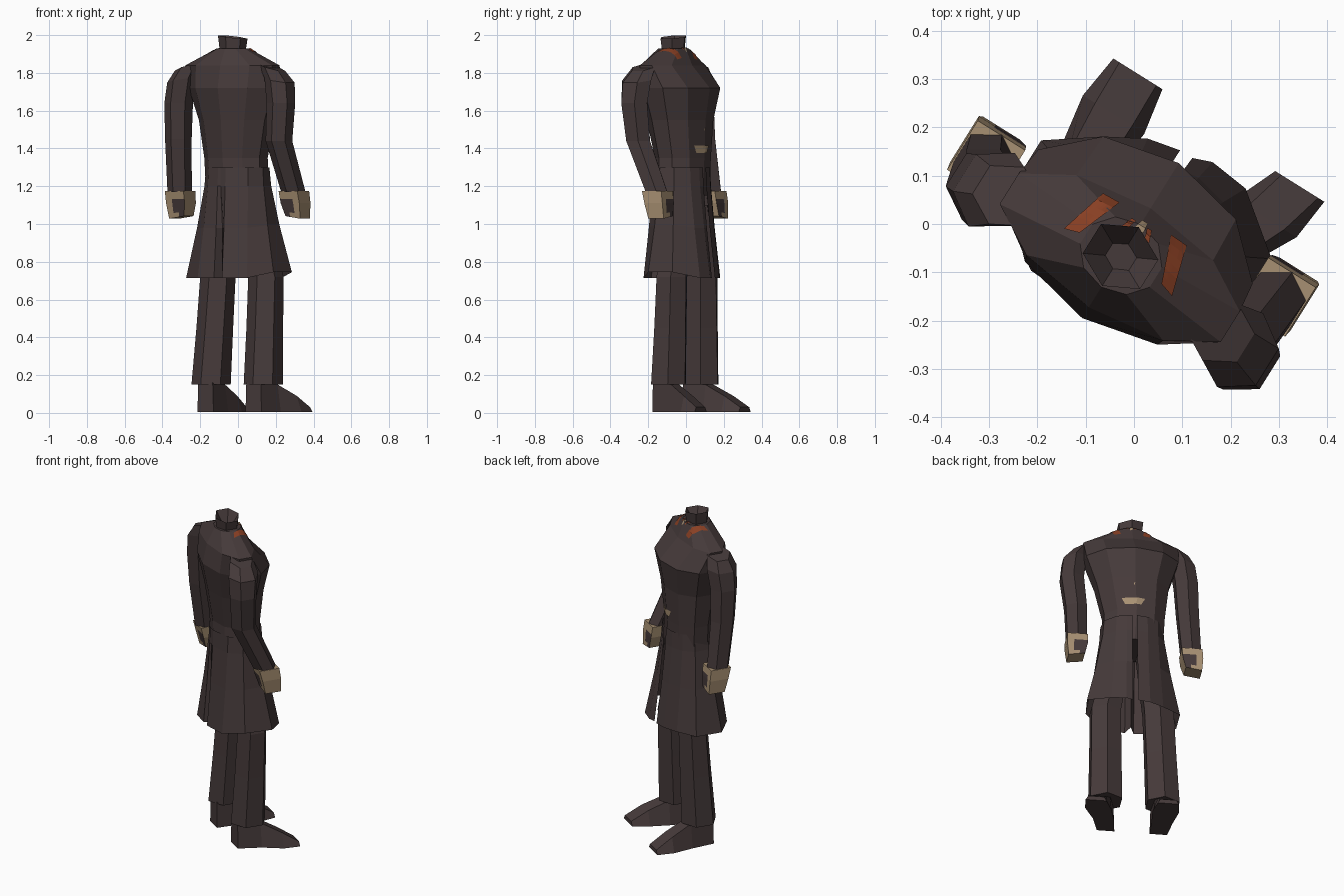
import bpy, bmesh, math
from mathutils import Matrix, Vector
from mathutils.bvhtree import BVHTree

if "Cube" in bpy.data.objects:
    bpy.data.objects.remove(bpy.data.objects["Cube"])

# Figure is modelled facing +y, then turned clockwise about the z axis
TURN = Matrix.Rotation(math.radians(-32), 4, 'Z')


def material(name, rgb):
    m = bpy.data.materials.new(name)
    m.diffuse_color = (*rgb, 1)
    m.use_nodes = True
    m.node_tree.nodes["Principled BSDF"].inputs["Base Color"].default_value = m.diffuse_color
    return m


CLOTH = material("dark_brown_cloth", (0.060, 0.042, 0.042))
TAN = material("tan_skin", (0.39, 0.28, 0.17))
RUST = material("rust_trim", (0.25, 0.05, 0.017))


def skin(name, rings, mats=(CLOTH,), closed=True, caps=True, rule=None):
    """Bridge a list of point rings into one flat-shaded mesh."""
    bm = bmesh.new()
    rows = [[bm.verts.new(p) for p in r] for r in rings]
    n = len(rows[0])
    for lo, hi in zip(rows, rows[1:]):
        for i in range(n if closed else n - 1):
            j = (i + 1) % n
            bm.faces.new((lo[i], lo[j], hi[j], hi[i]))
    if caps:
        bm.faces.new(rows[0][::-1])
        bm.faces.new(rows[-1])
    bmesh.ops.recalc_face_normals(bm, faces=bm.faces[:])
    if rule:
        bmesh.ops.subdivide_edges(bm, edges=bm.edges[:], cuts=2, use_grid_fill=True)
        bm.normal_update()
        for f in bm.faces:
            f.material_index = rule(f.calc_center_median(), f.normal)
    tree = BVHTree.FromBMesh(bm)
    bm.transform(TURN)
    me = bpy.data.meshes.new(name)
    bm.to_mesh(me)
    bm.free()
    for m in mats:
        me.materials.append(m)
    ob = bpy.data.objects.new(name, me)
    bpy.context.collection.objects.link(ob)
    return ob, tree


def ring(n, z, cx, cy, a, b, tilt=0.0):
    """Flat-sided n-gon, half width a and half depth b; tilt raises the +x side."""
    k = 1 / math.cos(math.pi / n)
    pts = []
    for i in range(n):
        t = (i + 0.5) * 2 * math.pi / n
        x = a * k * math.cos(t)
        pts.append((cx + x, cy + b * k * math.sin(t), z + tilt * x))
    return pts


# Coat body, from waist to collar base
_, body = skin("coat_body", [ring(10, *r) for r in (
    (1.15, 0.01, -0.02, 0.17, 0.125),
    (1.35, 0.00, -0.02, 0.172, 0.128),
    (1.55, 0.01, -0.03, 0.205, 0.150),
    (1.72, 0.012, -0.033, 0.262, 0.180),
    (1.84, 0.012, -0.075, 0.270, 0.115),
    (1.93, 0.012, -0.070, 0.085, 0.073))])

# Standing collar, hollow at the top
skin("collar", [ring(6, *r) for r in (
    (1.91, 0.012, -0.072, 0.060, 0.055),
    (1.99, 0.012, -0.072, 0.070, 0.062, -0.13),
    (1.92, 0.012, -0.072, 0.022, 0.020))])

# Coat skirt: open at the front, pleated at the back, right side swung forward
HEM = ((0.00, 0.18), (-0.07, 0.165), (-0.15, 0.12), (-0.255, 0.045), (-0.255, -0.11),
       (-0.13, -0.195), (-0.025, -0.20), (0.0, -0.13), (0.025, -0.20), (0.16, -0.165),
       (0.265, -0.07), (0.28, 0.09), (0.157, 0.185), (0.07, 0.195), (0.03, 0.18))
skirt = []
for z, f in ((1.30, 0), (1.20, 0.08), (0.98, 0.45), (0.715, 1)):
    row = []
    for x, y in HEM:
        t = math.atan2(y + 0.02, x - 0.012)
        waist = Vector((0.01 + 0.178 * math.cos(t), -0.02 + 0.142 * math.sin(t)))
        p = waist.lerp(Vector((x, y)), f)
        row.append((p.x, p.y, z + (0.03 * f if x > 0.2 else 0)))
    skirt.append(row)
coat_skirt, _ = skin("coat_skirt", skirt, closed=False, caps=False)

for side, s in (("left", -1), ("right", 1)):
    # Trouser legs
    skin(side + "_trouser_leg", [ring(6, *r) for r in (
        (0.15, s * 0.163, -0.008, 0.09, 0.09),
        (0.45, s * 0.156 + 0.008, 0.005, 0.085, 0.082),
        (0.72, s * 0.15 + 0.015, 0.015, 0.083, 0.076),
        (1.10, s * 0.085, 0.0, 0.07, 0.07))])

    # Shoes: heel, instep, toe cap
    toe = -0.158 if s < 0 else 0.25
    shoe = []
    for y, f, w, wt, h in ((-0.085, 0, 0.05, 0.045, 0.16), (0.05, 0.3, 0.06, 0.04, 0.15),
                           (0.17, 0.75, 0.075, 0.045, 0.09), (0.268, 1, 0.06, 0.045, 0.03)):
        x = s * 0.15 * (1 - f) + toe * f
        y -= 0.02 * f * (s > 0)
        shoe.append([(x - w, y, 0.005), (x + w, y, 0.005), (x + wt, y, h), (x - wt, y, h)])
    skin(side + "_shoe", shoe)

# Sleeves: the right one swings forward, the left one hangs straighter
ARMS = (("left", -1, ((1.17, 0.330, -0.055), (1.45, 0.316, -0.090),
                      (1.64, 0.308, -0.100), (1.76, 0.288, -0.096), (1.83, 0.255, -0.09))),
        ("right", 1, ((1.17, 0.331, 0.023), (1.44, 0.318, -0.100),
                      (1.64, 0.338, -0.112), (1.76, 0.325, -0.105), (1.83, 0.270, -0.095))))
SIZES = ((0.055, 0.058), (0.060, 0.064), (0.064, 0.070), (0.066, 0.078), (0.062, 0.06))
for side, s, path in ARMS:
    skin(side + "_sleeve", [ring(6, z, s * x, y, a, b, -s * max(0, z - 1.66) * 1.8)
                            for (z, x, y), (a, b) in zip(path, SIZES)])

    # Hands: tan, with dark patches low on the front and back
    _, x, y = path[0]
    skin(side + "_hand", [ring(4, *r) for r in (
        (1.035, s * (x + 0.008), y + 0.03, 0.046, 0.048, -s * 0.15),
        (1.11, s * (x + 0.003), y + 0.018, 0.058, 0.056),
        (1.175, s * x, y + 0.005, 0.058, 0.060))], mats=(TAN, CLOTH),
        rule=lambda c, n: int(abs(n.y) > 0.6 and 1.05 < c.z < 1.125 and c.x * s - x < 0.025))


def plate(name, corners, ray, mat, n=6):
    """Thin patch: a bilinear grid dropped onto the coat body along ray."""
    a, b, c, d = (Vector(p) for p in corners)
    ray = Vector(ray)
    rows = []
    for i in range(n + 1):
        row = []
        for j in range(n + 1):
            p = a.lerp(b, i / n).lerp(d.lerp(c, i / n), j / n)
            hit = body.ray_cast(p, ray)[0] or p
            row.append(hit - ray * 0.005)
        rows.append(row)
    skin(name, rows, (mat,), closed=False, caps=False)


# Rust strips beside the collar
for side, s in (("left", -1), ("right", 1)):
    plate(side + "_shoulder_strip", [(0.014 + s * x, y, 2.1) for x, y in (
        (0.100, -0.075), (0.132, -0.085), (0.102, 0.02), (0.063, 0.022))], (0, 0, -1), RUST)
    plate(side + "_throat_strip", [(0.014 + s * x, y, 2.1) for x, y in (
        (0.02, -0.012), (0.034, -0.018), (0.024, 0.008), (0.014, 0.008))], (0, 0, -1), RUST, 2)

# Tan waist clasp, small button and shirt showing at the throat
plate("waist_clasp", [(x, 0.5, z) for x, z in (
    (-0.048, 1.415), (-0.025, 1.375), (0.065, 1.375), (0.085, 1.415))], (0, -1, 0), TAN)
plate("coat_button", [(0.015 + x, 0.5, 1.50 + z) for x, z in (
    (-0.004, 0.006), (-0.004, -0.006), (0.004, -0.006), (0.004, 0.006))], (0, -1, 0), TAN, 1)
plate("shirt_throat", [(x, y, 2.1) for x, y in (
    (0.004, -0.006), (0.026, -0.006), (0.024, 0.016), (0.010, 0.016))], (0, 0, -1), TAN, 2)
